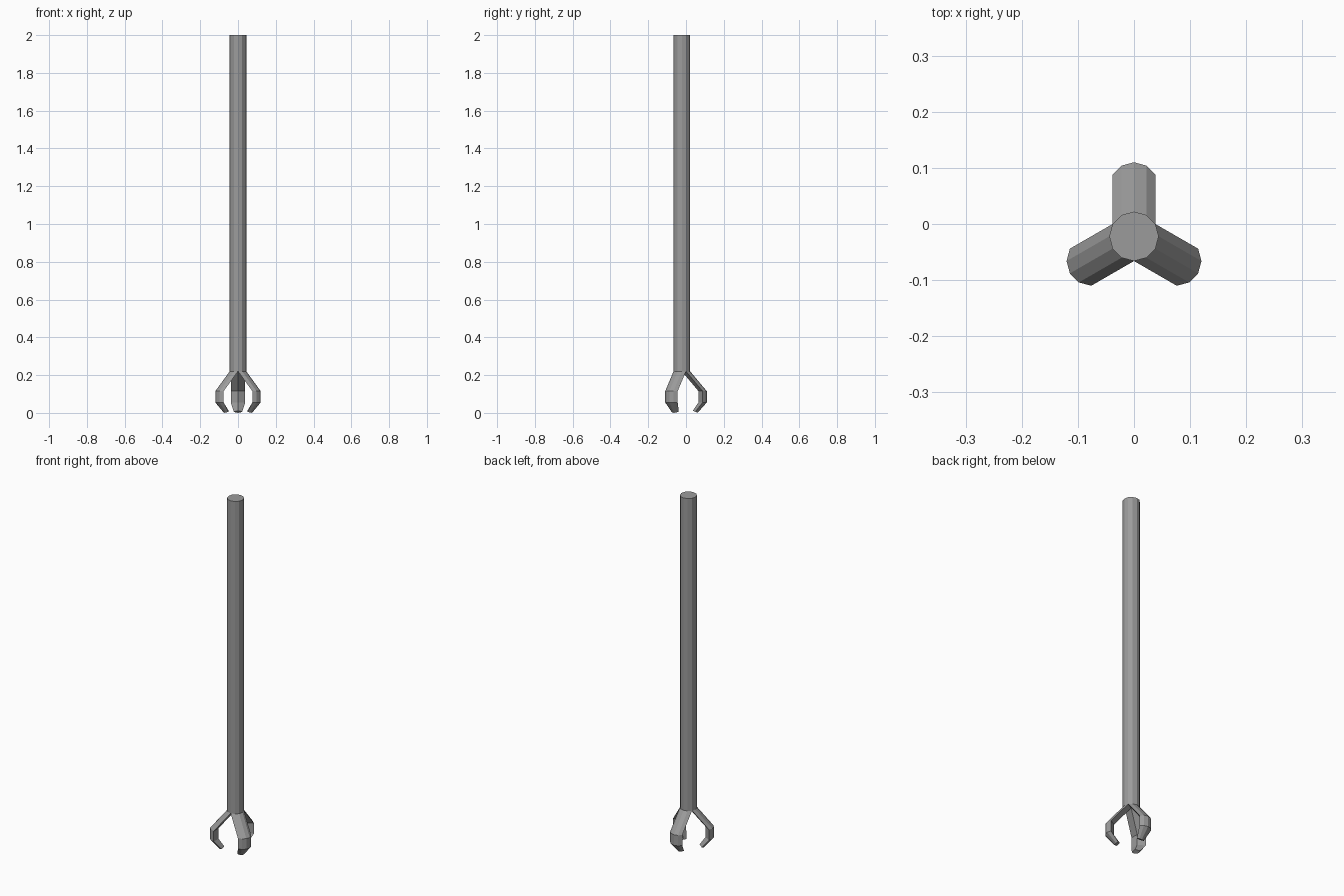
import bpy, bmesh, math
from mathutils import Vector

if "Cube" in bpy.data.objects:
    bpy.data.objects.remove(bpy.data.objects["Cube"])

R = 0.044                # shaft radius
CY = -0.022              # shaft axis position in y
SIDES = 12

metal = bpy.data.materials.new("grey_metal")
metal.diffuse_color = (0.33, 0.33, 0.33, 1)
metal.use_nodes = True
metal.node_tree.nodes["Principled BSDF"].inputs["Base Color"].default_value = metal.diffuse_color


def finish(name, bm):
    bmesh.ops.recalc_face_normals(bm, faces=bm.faces)
    me = bpy.data.meshes.new(name)
    bm.to_mesh(me)
    bm.free()
    me.materials.append(metal)
    ob = bpy.data.objects.new(name, me)
    bpy.context.collection.objects.link(ob)
    return ob


def loft(name, rings):
    """Skin a closed tube through equal-length rings of points and cap it."""
    bm = bmesh.new()
    vs = [[bm.verts.new(p) for p in ring] for ring in rings]
    n = len(vs[0])
    for a, b in zip(vs, vs[1:]):
        for i in range(n):
            j = (i + 1) % n
            bm.faces.new((a[i], a[j], b[j], b[i]))
    bm.faces.new(vs[0])
    bm.faces.new(vs[-1])
    return finish(name, bm)


def circle(z):
    return [Vector((R * math.cos(a), CY + R * math.sin(a), z))
            for a in (2 * math.pi * i / SIDES for i in range(SIDES))]


def wedge(direction, offset, scale, z, tilt):
    """A 120 degree slice of the shaft section, moved outwards along direction."""
    out = Vector((math.cos(direction), math.sin(direction), 0))
    side = Vector((-out.y, out.x, 0))
    pts = [(0, 0)] + [(R * math.cos(a), R * math.sin(a))
                      for a in (math.radians(d) for d in (-60, -30, 0, 30, 60))]
    return [Vector((0, CY, z + tilt * u * scale)) + out * (offset + u * scale)
            + side * v * scale for u, v in pts]


# Long straight shaft
loft("shaft", [circle(0.22), circle(2.0)])

# Three bent claws: radial offset, section scale, height, slope of section
bends = [(0.0, 1.0, 0.22, 0), (0.088, 1.0, 0.115, 0),
         (0.088, 1.0, 0.055, 0), (0.058, 0.58, 0.012, -0.45)]
for k, deg in enumerate((90, 210, 330)):
    loft("claw_%d" % (k + 1),
         [wedge(math.radians(deg), *b) for b in bends])
